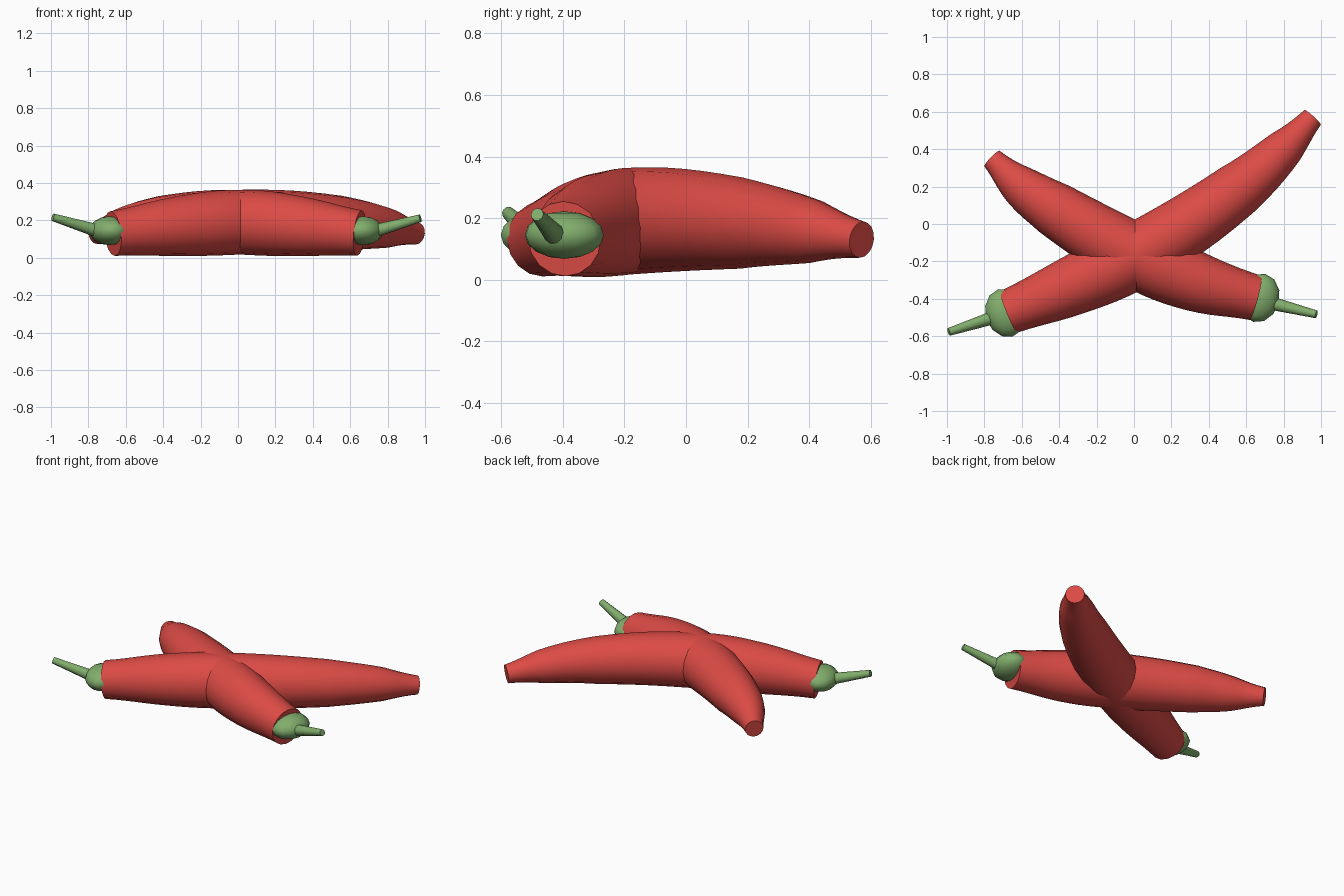
import bpy
import math
from mathutils import Vector

if "Cube" in bpy.data.objects:
    bpy.data.objects.remove(bpy.data.objects["Cube"])


def material(name, color):
    m = bpy.data.materials.new(name)
    m.diffuse_color = color
    m.use_nodes = True
    m.node_tree.nodes["Principled BSDF"].inputs["Base Color"].default_value = m.diffuse_color
    return m


RED = material("pepper_red", (0.72, 0.07, 0.06, 1))
GREEN = material("stem_green", (0.22, 0.42, 0.15, 1))


def tube(name, points, mat, sides_res=6, steps=6):
    """Tapered tube swept along points given as (x, y, z, radius)."""
    cu = bpy.data.curves.new(name, 'CURVE')
    cu.dimensions = '3D'
    cu.bevel_depth = 1.0
    cu.bevel_resolution = sides_res
    cu.resolution_u = steps
    cu.use_fill_caps = True
    sp = cu.splines.new('BEZIER')
    sp.radius_interpolation = 'CARDINAL'
    sp.bezier_points.add(len(points) - 1)
    for bp, (x, y, z, r) in zip(sp.bezier_points, points):
        bp.co = (x, y, z)
        bp.radius = r
        bp.handle_left_type = bp.handle_right_type = 'AUTO'
    ob = bpy.data.objects.new(name, cu)
    bpy.context.collection.objects.link(ob)
    bpy.ops.object.select_all(action='DESELECT')
    ob.select_set(True)
    bpy.context.view_layer.objects.active = ob
    bpy.ops.object.convert(target='MESH')
    finish(bpy.context.object, mat)


def finish(ob, mat):
    ob.data.materials.clear()
    ob.data.materials.append(mat)
    bpy.ops.object.shade_smooth_by_angle(angle=math.radians(40))


def calyx(name, center, heading):
    """Flattened green cap over the wide end of a pepper."""
    bpy.ops.mesh.primitive_uv_sphere_add(
        segments=12, ring_count=8, radius=1, location=center,
        rotation=(0, 0, heading))
    ob = bpy.context.object
    ob.name = name
    ob.scale = (0.108, 0.132, 0.077)
    finish(ob, GREEN)


# pepper bodies, from the stem end to the tip
long_body = [(-0.67, -0.47, 0.130, 0.120), (-0.34, -0.335, 0.167, 0.158),
             (0.01, -0.17, 0.191, 0.173), (0.55, 0.18, 0.184, 0.148),
             (0.81, 0.41, 0.158, 0.104), (0.955, 0.57, 0.130, 0.059)]
short_body = [(0.65, -0.395, 0.133, 0.122), (0.335, -0.31, 0.168, 0.160),
              (0.01, -0.17, 0.191, 0.173), (-0.425, 0.08, 0.182, 0.147),
              (-0.62, 0.215, 0.160, 0.107), (-0.76, 0.35, 0.132, 0.058)]
tube("long_pepper_body", long_body, RED)
tube("short_pepper_body", short_body, RED)

# green caps
calyx("long_pepper_cap", (-0.687, -0.475, 0.145), math.radians(17))
calyx("short_pepper_cap", (0.67, -0.395, 0.145), math.radians(-14))

# stems
tube("long_pepper_stem", [(-0.72, -0.49, 0.135, 0.038),
                          (-0.99, -0.577, 0.217, 0.021)], GREEN, 3, 1)
tube("short_pepper_stem", [(0.70, -0.415, 0.135, 0.038),
                           (0.975, -0.483, 0.212, 0.021)], GREEN, 3, 1)
